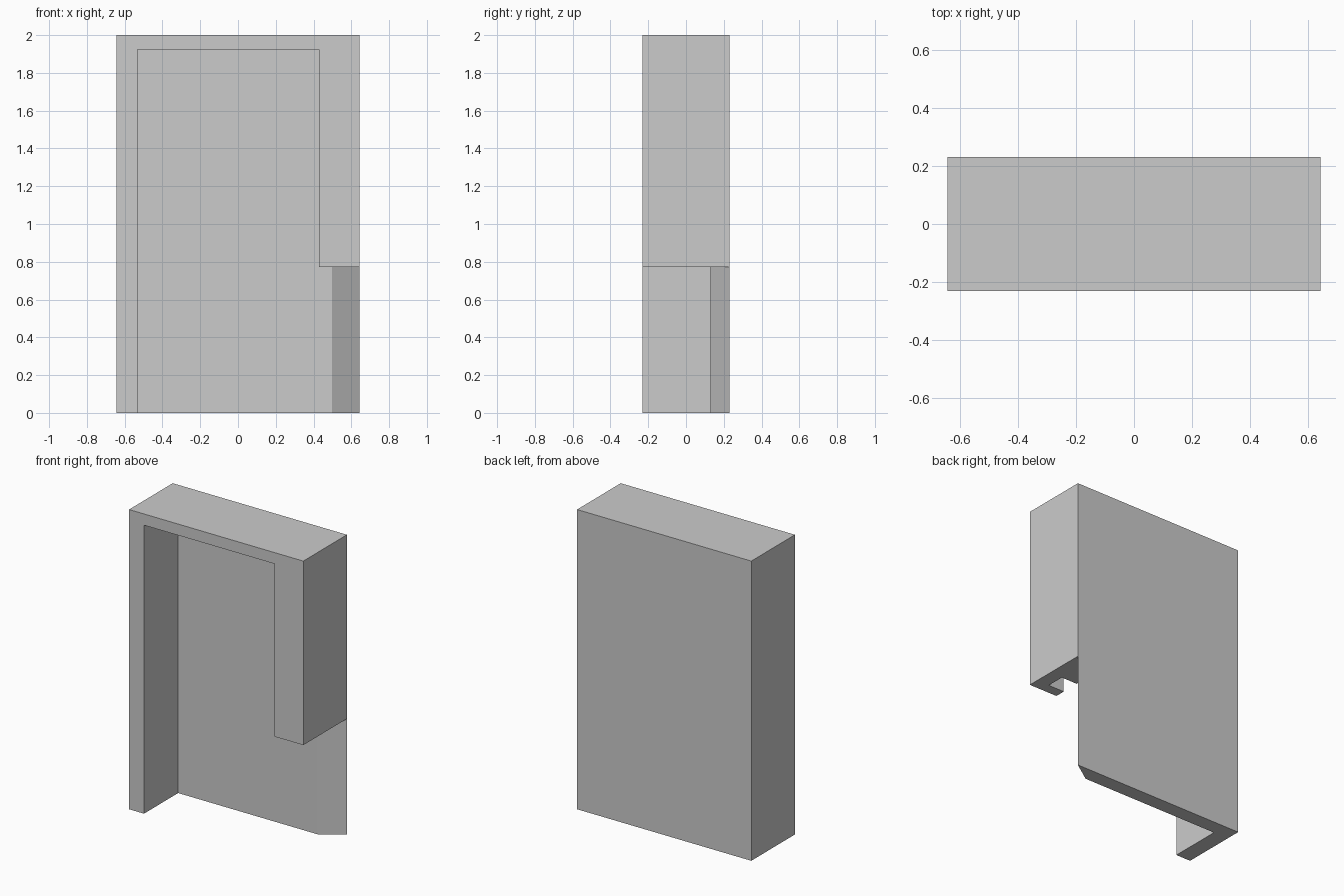
import bpy
import bmesh

cube = bpy.data.objects.get("Cube")
if cube:
    bpy.data.objects.remove(cube, do_unlink=True)

# Single plain grey
grey = bpy.data.materials.new("plain grey")
grey.use_nodes = True
colour = (0.6, 0.6, 0.6, 1)
grey.diffuse_color = colour
grey.node_tree.nodes["Principled BSDF"].inputs["Base Color"].default_value = colour

HX, HY = 0.643, 0.23                  # half width, half depth
LEFT, RIGHT, BACK = -0.533, 0.43, 0.13  # inner faces of the recess
CEILING, JAMB_END = 1.925, 0.772


def prism(name, outline, z0, z1):
    """Extrude a plan outline between two heights."""
    bm = bmesh.new()
    face = bm.faces.new([bm.verts.new((x, y, z0)) for x, y in outline])
    top = bmesh.ops.extrude_face_region(bm, geom=[face])
    verts = [v for v in top["geom"] if isinstance(v, bmesh.types.BMVert)]
    bmesh.ops.translate(bm, verts=verts, vec=(0, 0, z1 - z0))
    bmesh.ops.recalc_face_normals(bm, faces=bm.faces)
    mesh = bpy.data.meshes.new(name)
    bm.to_mesh(mesh)
    bm.free()
    mesh.materials.append(grey)
    obj = bpy.data.objects.new(name, mesh)
    bpy.context.collection.objects.link(obj)
    return obj


def rect(x0, x1, y0, y1):
    return [(x0, y0), (x1, y0), (x1, y1), (x0, y1)]


def cut(obj, cutter):
    """Subtract the cutter, bake the result and remove the cutter."""
    cutter.hide_render = True
    mod = obj.modifiers.new("cut", "BOOLEAN")
    mod.operation = "DIFFERENCE"
    mod.solver = "EXACT"
    mod.object = cutter
    bpy.context.view_layer.update()
    graph = bpy.context.evaluated_depsgraph_get()
    baked = bpy.data.meshes.new_from_object(obj.evaluated_get(graph))
    obj.modifiers.clear()
    obj.data = baked
    bpy.data.objects.remove(cutter, do_unlink=True)


# Outer block
frame = prism("open_wall_frame", rect(-HX, HX, -HY, HY), 0, 2)

# Main recess, open at the front and the bottom
cut(frame, prism("recess_cutter", rect(LEFT, RIGHT, -0.5, BACK), -0.2, CEILING))

# Upright groove behind the front lip of the right jamb
cut(frame, prism("groove_cutter", rect(RIGHT - 0.1, 0.55, -0.16, -0.035), -0.2, CEILING))

# Opening below the right jamb, leaving a bevelled edge on the back panel
slope = (HY - 0.001 - BACK) / (HX - 0.497)
side = [(0.3, -0.5), (0.8, -0.5), (0.8, BACK + slope * (0.8 - 0.497)),
        (0.497, BACK), (0.3, BACK)]
cut(frame, prism("side_opening_cutter", side, -0.2, JAMB_END))
